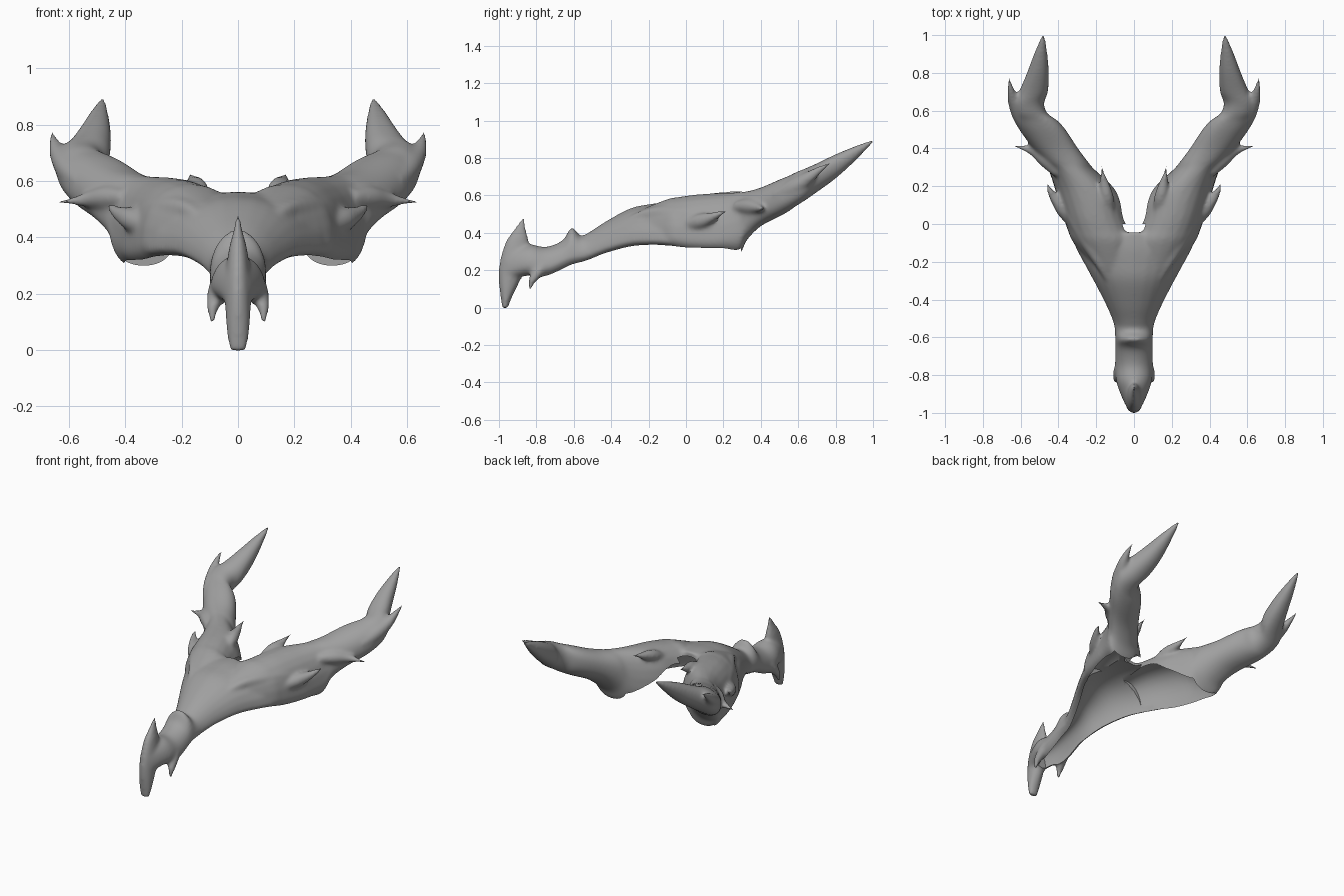
import bpy, bmesh, math
from mathutils import Vector

if "Cube" in bpy.data.objects:
    bpy.data.objects.remove(bpy.data.objects["Cube"])

N = 24


def smooth_rows(rows, sub=4):
    """Catmull-Rom interpolation of parameter rows."""
    out = []
    for i in range(len(rows) - 1):
        a, b, c, d = (rows[max(i - 1, 0)], rows[i], rows[i + 1], rows[min(i + 2, len(rows) - 1)])
        for k in range(sub):
            t = k / sub
            out.append([0.5 * (2 * q + (r - p) * t + (2 * p - 5 * q + 4 * r - s) * t * t
                               + (3 * q - p - 3 * r + s) * t ** 3) for p, q, r, s in zip(a, b, c, d)])
    return out + [list(rows[-1])]


def skin(bm, rings):
    vs = [[bm.verts.new(p) for p in r] for r in rings]
    for a, b in zip(vs, vs[1:]):
        for i in range(N):
            bm.faces.new((a[i], a[(i + 1) % N], b[(i + 1) % N], b[i]))
    bm.faces.new(vs[0][::-1])
    bm.faces.new(vs[-1])


def sup(v, e):
    return math.copysign(abs(v) ** e, v)


def loft_y(bm, rows, m=1, e=0.9):
    """Rows: y, x0, x1, z top, z bottom, height fraction of widest point; e < 1 is boxier."""
    rings = []
    for y, x0, x1, zt, zb, f in smooth_rows(rows):
        ring = []
        for i in range(N):
            a = 2 * math.pi * i / N
            zc = zb + f * (zt - zb)
            s = sup(math.sin(a), e)
            z = zc + s * ((zt - zc) if s > 0 else (zc - zb))
            ring.append((m * ((x0 + x1) / 2 + (x1 - x0) / 2 * sup(math.cos(a), e)), y, z))
        rings.append(ring)
    skin(bm, rings)


def tube(bm, rows, m=1):
    """Rows: x, y, z, radius."""
    rows = smooth_rows(rows)
    rings = []
    for i, r in enumerate(rows):
        d = Vector(rows[min(i + 1, len(rows) - 1)][:3]) - Vector(rows[max(i - 1, 0)][:3])
        q = d.to_track_quat('Z', 'Y')
        ring = []
        for k in range(N):
            a = 2 * math.pi * k / N
            p = Vector(r[:3]) + q @ Vector((math.cos(a), math.sin(a), 0)) * r[3]
            ring.append((m * p.x, p.y, p.z))
        rings.append(ring)
    skin(bm, rings)


def finish(bm, name):
    bmesh.ops.recalc_face_normals(bm, faces=bm.faces)
    me = bpy.data.meshes.new(name)
    bm.to_mesh(me)
    bm.free()
    ob = bpy.data.objects.new(name, me)
    bpy.context.collection.objects.link(ob)
    return ob


def sym(rows):
    return [(y, -w, w, zt, zb, f) for y, w, zt, zb, f in rows]


bm = bmesh.new()
# snout with bridge bump, and cranium
loft_y(bm, sym([(-.96, .045, .31, .13, .4), (-.9, .072, .325, .155, .4), (-.83, .095, .338, .165, .35),
                (-.75, .1, .325, .155, .35), (-.66, .1, .36, .19, .35), (-.612, .1, .43, .215, .25),
                (-.565, .102, .385, .225, .35), (-.52, .11, .402, .24, .3), (-.43, .148, .46, .275, .25),
                (-.3, .215, .53, .305, .22), (-.2, .27, .552, .31, .2), (-.12, .312, .562, .305, .2),
                (-.045, .34, .56, .295, .2)]), e=1.0)
# beak with upright nose horn (sections stacked in z)
rings = []
for y, z, hx, hy in smooth_rows([(-.867, .485, .006, .006), (-.887, .42, .017, .032), (-.903, .35, .034, .062),
                                 (-.923, .24, .045, .074), (-.945, .14, .045, .056), (-.96, .06, .04, .032),
                                 (-.968, -.004, .03, .015)]):
    rings.append([(hx * math.cos(2 * math.pi * i / N), y + hy * math.sin(2 * math.pi * i / N), z)
                  for i in range(N)])
skin(bm, rings)

for m in (1, -1):
    # cheek flowing into the curved horn
    loft_y(bm, [(-.25, .03, .2, .52, .33, .3), (-.1, -.02, .32, .58, .31, .25), (-.035, .008, .35, .592, .295, .25),
                (.03, .033, .373, .602, .285, .25), (.12, .058, .402, .61, .28, .25), (.2, .112, .423, .614, .28, .28),
                (.285, .205, .452, .618, .285, .36), (.325, .24, .478, .622, .36, .5), (.4, .296, .537, .642, .435, .5),
                (.5, .362, .607, .685, .487, .5), (.55, .408, .63, .705, .515, .5), (.585, .458, .643, .723, .54, .5),
                (.64, .476, .645, .745, .575, .5), (.7, .455, .61, .772, .617, .5),
                (.8, .45, .567, .82, .69, .5), (.9, .458, .53, .862, .78, .5), (1.003, .471, .488, .9, .885, .5)], m)
    # horn spikes: lower outer, upper outer, fork, inner
    tube(bm, [(.32, .0, .44, .03), (.37, .075, .46, .042), (.418, .135, .482, .028), (.447, .18, .502, .016),
              (.462, .217, .517, .005)], m)
    tube(bm, [(.4, .27, .54, .03), (.465, .34, .54, .042), (.53, .385, .534, .028), (.59, .404, .528, .014),
              (.645, .417, .524, .005)], m)
    tube(bm, [(.56, .48, .595, .03), (.597, .575, .64, .048), (.634, .65, .69, .035), (.652, .71, .735, .02),
              (.66, .775, .775, .005)], m)
    tube(bm, [(.12, .06, .54, .02), (.142, .14, .573, .036), (.158, .22, .597, .024), (.167, .265, .612, .013),
              (.17, .31, .626, .005)], m)
    # brow ridge
    tube(bm, [(.08, -.4, .42, .01), (.17, -.22, .495, .03), (.25, -.07, .5, .048), (.32, .06, .49, .04),
              (.35, .13, .48, .01)], m)
    # side fangs
    tube(bm, [(.06, -.7, .26, .015), (.072, -.76, .22, .033), (.086, -.81, .165, .026),
              (.091, -.826, .135, .018), (.091, -.836, .094, .008)], m)
skull = finish(bm, "horned_skull")


def apply(mod):
    bpy.ops.object.modifier_apply(modifier=mod.name)


bpy.context.view_layer.objects.active = skull
skull.select_set(True)
rm = skull.modifiers.new("blend", 'REMESH')
rm.mode = 'VOXEL'
rm.voxel_size = 0.009
apply(rm)
sm = skull.modifiers.new("soften", 'SMOOTH')
sm.factor = 0.5
sm.iterations = 16
apply(sm)

# hollow underside
cutters = []
bm = bmesh.new()
loft_y(bm, sym([(-.88, .03, .24, -.05, .65), (-.75, .065, .28, -.05, .65), (-.55, .075, .34, -.05, .75),
                (-.43, .115, .42, -.05, .7), (-.3, .18, .495, -.05, .65), (-.15, .27, .53, -.05, .6),
                (.0, .33, .53, -.05, .6)]), e=1.0)
cutters.append(finish(bm, "hollow_centre"))
for m in (1, -1):
    bm = bmesh.new()
    loft_y(bm, [(-.2, -.01, .23, .51, 0, .62), (-.05, -.01, .315, .54, 0, .62), (.1, .02, .375, .54, 0, .62),
                (.2, .09, .397, .49, 0, .65), (.295, .2, .41, .38, 0, .75)], m)
    cutters.append(finish(bm, "hollow_cheek"))
for c in cutters:
    c.hide_render = True
    b = skull.modifiers.new("hollow", 'BOOLEAN')
    b.operation = 'DIFFERENCE'
    b.solver = 'EXACT'
    b.object = c
    apply(b)
for c in cutters:
    bpy.data.objects.remove(c)

# dark grey bone
mat = bpy.data.materials.new("dark_bone")
mat.diffuse_color = (0.35, 0.35, 0.35, 1)
mat.use_nodes = True
mat.node_tree.nodes["Principled BSDF"].inputs["Base Color"].default_value = mat.diffuse_color
skull.data.materials.clear()
skull.data.materials.append(mat)

bpy.ops.object.select_all(action='DESELECT')
skull.select_set(True)
bpy.context.view_layer.objects.active = skull
bpy.ops.object.shade_smooth_by_angle(angle=math.radians(40))
